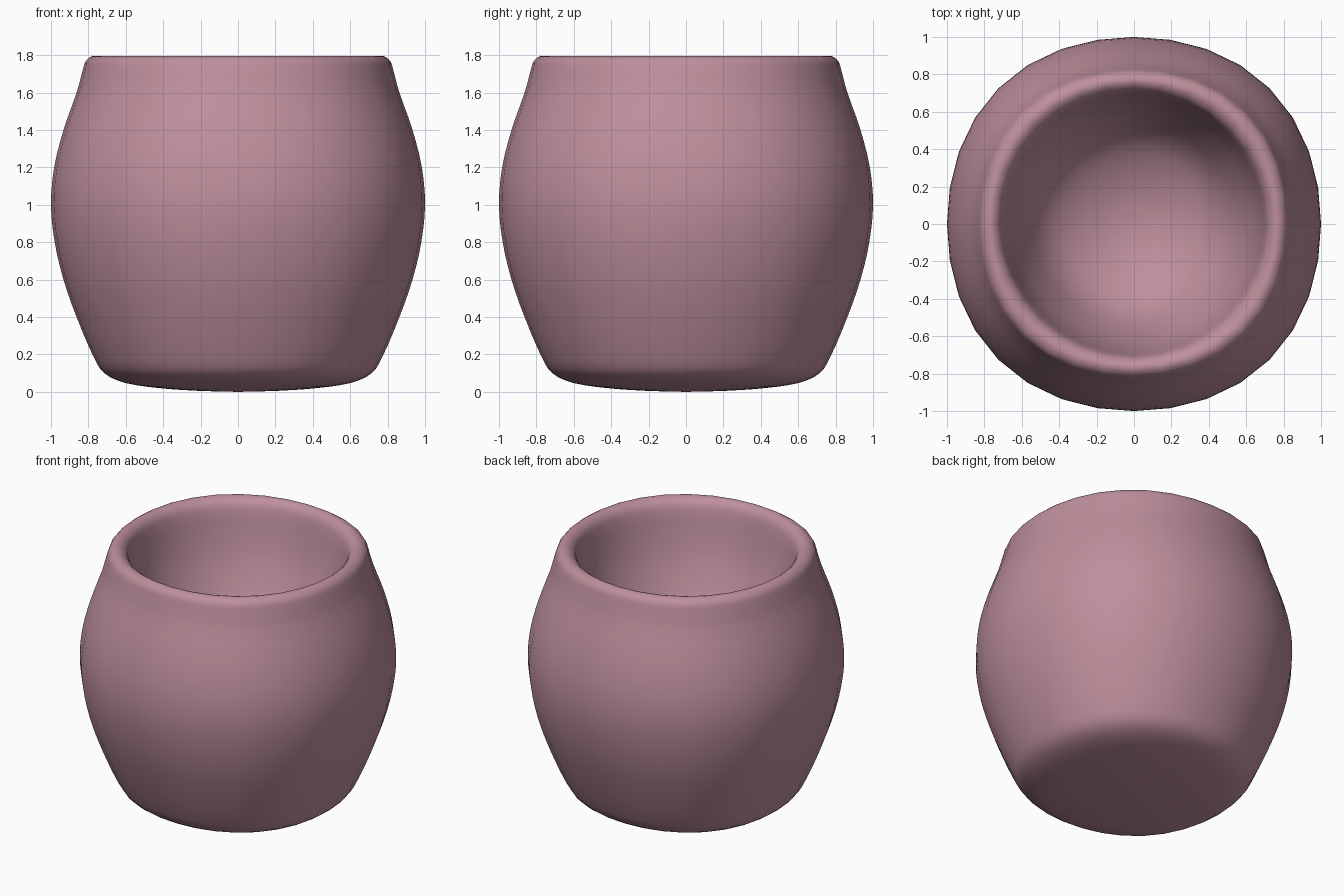
import bpy, bmesh
from math import pi, atan2, cos
from mathutils import Vector

cube = bpy.data.objects.get("Cube")
if cube:
    bpy.data.objects.remove(cube, do_unlink=True)

SEGMENTS = 32

# Matte rose clay
clay = bpy.data.materials.new("dusty_rose")
clay.use_nodes = True
colour = (0.51, 0.275, 0.33, 1)
clay.diffuse_color = colour
bsdf = clay.node_tree.nodes["Principled BSDF"]
bsdf.inputs["Base Color"].default_value = colour
bsdf.inputs["Roughness"].default_value = 0.6

# Wall section (radius, height): underside, outer belly, lip, hollow
outside = [(0, 0), (0.22, 0.006), (0.42, 0.02), (0.6, 0.047), (0.715, 0.1),
           (0.778, 0.2), (0.863, 0.4), (0.933, 0.6), (0.98, 0.8), (1, 1),
           (0.983, 1.2), (0.933, 1.4), (0.863, 1.6), (0.833, 1.71)]
lip = [(0.813, 1.77), (0.768, 1.797), (0.722, 1.765), (0.7, 1.69)]
inside = [(0.68, 1.58), (0.65, 1.45), (0.61, 1.33), (0.56, 1.21),
          (0.5, 1.1), (0.42, 1.01), (0.3, 0.935), (0.15, 0.88), (0, 0.86)]


def smooth_path(points, steps=3):
    """Pass a soft curve through the section points."""
    pts = [Vector(p) for p in points]
    ends = [2 * pts[0] - pts[1]] + pts + [2 * pts[-1] - pts[-2]]
    path = []
    for a, b, c, d in zip(ends, ends[1:], ends[2:], ends[3:]):
        for i in range(steps):
            t = i / steps
            path.append(b + (c - a) * t / 2
                        + (a - 2.5 * b + 2 * c - d / 2) * t ** 2
                        + (1.5 * (b - c) + (d - a) / 2) * t ** 3)
    return path + [pts[-1]]


# Turn the section around the vertical axis
bm = bmesh.new()
verts = [bm.verts.new((max(p.x, 0), 0, max(p.y, 0)))
         for p in smooth_path(outside + lip + inside)]
edges = [bm.edges.new(pair) for pair in zip(verts, verts[1:])]
bmesh.ops.spin(bm, geom=verts + edges, axis=(0, 0, 1), cent=(0, 0, 0),
               angle=2 * pi, steps=SEGMENTS, use_duplicate=False)
bmesh.ops.remove_doubles(bm, verts=bm.verts, dist=0.0005)

# Slightly squared outer wall, fading out across the lip; the hollow stays round
for v in bm.verts:
    radius = v.co.xy.length
    fade = 1 if v.co.z < 0.6 else min(max((radius - 0.7) / 0.1, 0), 1)
    swell = 1 + 0.013 * fade * (1 - cos(4 * atan2(v.co.y, v.co.x)))
    v.co.xy *= swell

bmesh.ops.recalc_face_normals(bm, faces=bm.faces)
for face in bm.faces:
    face.smooth = True

mesh = bpy.data.meshes.new("round_pot")
bm.to_mesh(mesh)
bm.free()
mesh.materials.append(clay)
pot = bpy.data.objects.new("round_pot", mesh)
bpy.context.collection.objects.link(pot)
